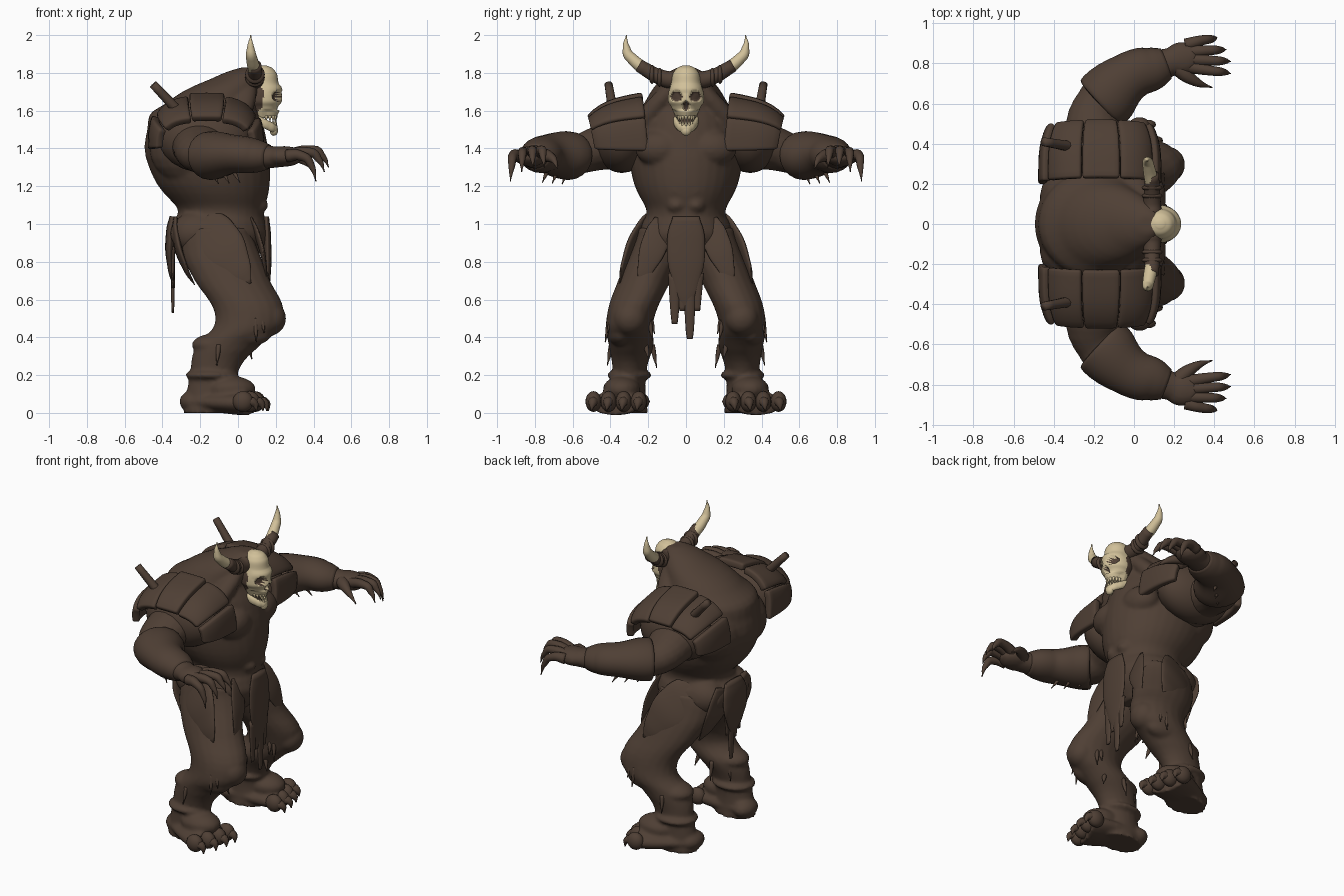
import bpy, bmesh, random
from math import sin, cos, pi, radians
from mathutils import Vector, Matrix

if "Cube" in bpy.data.objects:
    bpy.data.objects.remove(bpy.data.objects["Cube"])
random.seed(4)


def material(name, *color):
    mat = bpy.data.materials.new(name)
    mat.use_nodes = True
    mat.diffuse_color = (*color, 1)
    mat.node_tree.nodes["Principled BSDF"].inputs["Base Color"].default_value = (*color, 1)
    return mat


HIDE = material("dark_brown_hide", .078, .05, .035)
BONE = material("pale_bone", .64, .53, .32)


def vec(x, y, z):
    return Vector((x, y, z))


def center(x, z):
    return vec(x, 0, z)


FORWARD, SIDE, UP = vec(1, 0, 0), vec(0, 1, 0), vec(0, 0, 1)

# Landmarks of one side of the body
shoulder, elbow, forearm = vec(-.2, .42, 1.41), vec(-.17, .6, 1.36), vec(-.03, .73, 1.37)
wrist, knuckles = vec(.16, .8, 1.355), vec(.3, .84, 1.36)
hip, thigh, knee = vec(-.1, .15, .88), vec(-.03, .22, .7), vec(.06, .295, .5)
calf, ankle, sole = vec(-.05, .29, .36), vec(-.13, .3, .2), vec(-.15, .3, 0)
heel, forefoot = vec(-.24, .28, .06), vec(.06, .38, .05)


def spline(keys, steps):
    keys = [keys[0] * 2 - keys[1], *keys, keys[-1] * 2 - keys[-2]]
    result = []
    for before, start, end, after in zip(keys, keys[1:], keys[2:], keys[3:]):
        leave, arrive = (end - before) / 2, (after - start) / 2
        for step in range(steps):
            t = step / steps
            near = start + leave * t
            far = end - arrive * (1 - t)
            ease = t * t * (3 - 2 * t)
            result.append(near.lerp(far, ease))
    return result + [keys[-2]]


def skin(bm, rows, closed=False):
    for row, following in zip(rows, rows[1:]):
        count = len(row)
        for j in range(count if closed else count - 1):
            n = (j + 1) % count
            bm.faces.new((row[j], row[n], following[n], following[j]))


def tube(bm, points, radii, ref=None, squash=1, sides=20, steps=5):
    """Smooth tube along points; its rings stay horizontal if there is no ref."""
    path = spline([Vector((*p, r)) for p, r in zip(points, radii)], steps)
    rings = []
    for i, p in enumerate(path):
        across, other = FORWARD, SIDE
        if ref:
            along = (path[min(i + 1, len(path) - 1)] - path[max(i - 1, 0)]).xyz
            across = ref.cross(along).normalized()
            other = along.cross(across).normalized()
        ring = []
        for j in range(sides):
            turn = 2 * pi * j / sides
            ring.append(bm.verts.new(p.xyz + max(p.w, .003) * (across * cos(turn) + other * squash * sin(turn))))
        rings.append(ring)
    skin(bm, rings, closed=True)
    bm.faces.new(rings[0])
    bm.faces.new(rings[-1])


def ball(bm, middle, *radii):
    shape = Matrix.Translation(middle) @ Matrix.Diagonal((*radii, 1))
    bmesh.ops.create_uvsphere(bm, u_segments=20, v_segments=12, radius=1, matrix=shape)


def spike(bm, start, end, radius, bend=0):
    middle = (start + end) / 2 + (FORWARD + UP) * bend
    tube(bm, [start, middle, end], [radius, radius * .75, 0], ref=vec(.1, 1, .2), sides=8, steps=3)


def drape(bm, start, end, width, ref, sag):
    """Leaf-shaped hanging cloth that bulges along the sag vector."""
    points = [start.lerp(end, t) + sag * sin(pi * t) for t in (0, .3, .7, 1)]
    tube(bm, points, [width * .7, width, width * .7, width * .1], ref=ref, squash=.2)


def finish(bm, name, mat=HIDE, mirror=False, blend=0, thickness=0):
    bmesh.ops.recalc_face_normals(bm, faces=bm.faces)
    for face in bm.faces:
        face.smooth = True
    mesh = bpy.data.meshes.new(name)
    bm.to_mesh(mesh)
    bm.free()
    mesh.materials.append(mat)
    obj = bpy.data.objects.new(name, mesh)
    bpy.context.collection.objects.link(obj)
    if thickness:
        solid = obj.modifiers.new("thickness", 'SOLIDIFY')
        solid.thickness, solid.offset = thickness, 0
        bevel = obj.modifiers.new("soft_edge", 'BEVEL')
        bevel.width, bevel.segments = .012, 2
    if blend:
        remesh = obj.modifiers.new("blend", 'REMESH')
        remesh.mode, remesh.voxel_size, remesh.use_smooth_shade = 'VOXEL', blend, True
        obj.modifiers.new("relax", 'SMOOTH').iterations = 3
    if mirror:
        obj.modifiers.new("mirror", 'MIRROR').use_axis = (False, True, False)
    return mesh


# Torso: pelvis, barrel chest, hump, hood, chest muscles and neck folds
bm = bmesh.new()
spine = [center(-.08, .78), center(-.1, .9), center(-.11, 1), center(-.09, 1.08), center(-.14, 1.25), center(-.17, 1.5),
         center(-.14, 1.64), center(0, 1.77), center(.07, 1.83)]
tube(bm, spine, [.14, .25, .26, .23, .31, .31, .24, .14, .05], squash=.92, sides=32)
ball(bm, center(.07, 1.7), .1, .08, .13)
for side in (SIDE, -SIDE):
    ball(bm, center(.06, 1.4) + side * .13, .1, .14, .1)
    ball(bm, center(-.24, 1.4) + side * .14, .23, .17, .2)
    ball(bm, center(-.2, .95) + side * .12, .16, .12, .12)
    for row in range(3):
        ball(bm, center(.1, 1.1 + row * .08) + side * .05, .06, .055, .045)
    tube(bm, [center(.05, 1.74) + side * .07, center(0, 1.6) + side * .17, center(-.1, 1.43) + side * .3], [.05, .08, .1])
finish(bm, "torso", blend=.013)

# Arms with palms
bm = bmesh.new()
tube(bm, [shoulder - SIDE * .2, shoulder, elbow, forearm, wrist, knuckles], [.17, .15, .12, .11, .075, .06],
     ref=UP, squash=.82)
ball(bm, wrist.lerp(knuckles, .6), .1, .085, .055)
finish(bm, "arms", mirror=True, blend=.012)

# Flared bracers with torn edges
bm = bmesh.new()
tube(bm, [elbow, elbow.lerp(forearm, .2), forearm, forearm.lerp(wrist, .6), wrist], [.12, .155, .125, .11, .08],
     ref=UP, squash=.83)
for t in (.2, .6, 1):
    edge = elbow.lerp(forearm, t) - UP * .08
    spike(bm, edge, edge + vec(.04, .03, -.07), .012)
finish(bm, "bracers", mirror=True)

# Clawed fingers and thumb
bm = bmesh.new()
for i in range(4):
    spread = i - 1.5
    curl = max(spread, 0)
    root = knuckles + SIDE * spread * .035 - FORWARD * .04
    joint = knuckles + vec(.08 - .03 * curl, spread * .05, .03 - .02 * curl)
    tip = knuckles + vec(.18 - .045 * curl, spread * .06, -.06 - .05 * curl)
    tube(bm, [root, joint, joint.lerp(tip, .5) + (FORWARD + UP) * .015, tip], [.034, .026, .018, 0], ref=SIDE, sides=10)
tube(bm, [wrist + FORWARD * .04, wrist + vec(.13, -.08, 0), wrist + vec(.23, -.12, -.06)], [.045, .028, 0], ref=UP, sides=10)
finish(bm, "fingers", mirror=True)

# Legs with kneecaps, boot cuffs and feet
bm = bmesh.new()
tube(bm, [hip + UP * .1, hip, thigh, knee, calf, ankle, sole], [.16, .2, .2, .18, .17, .125, .14], squash=.7)
ball(bm, knee + FORWARD * .11, .085, .09, .09)
ball(bm, knee + vec(-.02, .05, -.08), .14, .07, .07)
ball(bm, calf - FORWARD * .07, .125, .1, .06)
ball(bm, ankle - FORWARD * .01, .14, .12, .035)
ball(bm, heel, .07, .09, .058)
ball(bm, ankle.lerp(forefoot, .5), .13, .1, .07)
tube(bm, [heel, heel.lerp(forefoot, .6), forefoot], [.08, .13, .14], ref=UP, squash=.45)
finish(bm, "legs", mirror=True, blend=.012)

# Toes and claws
bm = bmesh.new()
for i in range(4):
    toe = vec(.09 - .007 * i * i, .25 + .08 * i, .06)
    ball(bm, toe, .055, .042, .055)
    spike(bm, toe + FORWARD * .02, toe + vec(.07, .01, -.05), .03, bend=.015)
finish(bm, "toes", mirror=True)


# Segmented shoulder pads arching from chest to back
def pad_point(angle, v, grow):
    fall = v ** 4
    c, s = cos(angle), sin(angle)
    boxy = (abs(c) ** 3 + abs(s) ** 3) ** (-1 / 3)
    reach, height = (.27 + grow) * (1 - .15 * fall), (.25 + grow) * (1 - .2 * v - .25 * fall)
    return vec(boxy * c * reach - .17, .2 + .28 * v + .03 * s, 1.41 + boxy * s * height)


bm = bmesh.new()
for panel in range(5):
    angles = [radians(38 * panel - 5 + 6 * i) for i in range(7)]
    skin(bm, [[bm.verts.new(pad_point(a, j / 8, .015 * (panel % 2 == 0))) for j in range(9)] for a in angles])
finish(bm, "shoulder_pads", mirror=True, thickness=.045)

# Padding under the plates and wooden pegs
bm = bmesh.new()
ball(bm, vec(-.17, .34, 1.45), .25, .15, .18)
tube(bm, [vec(-.28, .38, 1.56), vec(-.45, .41, 1.74)], [.028, .022], ref=SIDE, sides=10)
finish(bm, "shoulder_padding", mirror=True)

# Hip drapes and torn rags
bm = bmesh.new()
drape(bm, hip + vec(-.1, .03, .14), knee + vec(0, .055, .18), .13, SIDE, SIDE * .03)
drape(bm, hip + vec(.17, -.03, .14), knee + vec(.09, -.05, .18), .07, FORWARD, FORWARD * .02)
drape(bm, hip + vec(-.23, -.06, .14), hip + vec(-.13, .04, -.2), .1, FORWARD, FORWARD * -.03)
for joint in (hip, knee, calf):
    for i in range(5):
        turn = random.uniform(0, 2 * pi)
        out = vec(cos(turn), sin(turn) * .8, 0)
        start = joint + out * .14
        spike(bm, start, start + out * .03 - UP * random.uniform(.07, .13), .014)
finish(bm, "hip_drapes", mirror=True)

# Loincloth and tail cloth with ragged strips
for name, x, top, tails in (("loincloth", .15, .1, (.47, .54, .39, .54)), ("tail_cloth", -.345, .12, (.7, .66, .53, .7))):
    bm = bmesh.new()
    low = min(tails) + .15
    drape(bm, center(x, 1.04), center(x, low), top, FORWARD, FORWARD * x * .05)
    for i, z in enumerate(tails):
        y = .04 * i - .06
        tube(bm, [vec(x, y, low + .2), vec(x, y, z + .1), vec(x, y, z)], [.035, .025, .015], ref=FORWARD, squash=.4, sides=10)
    finish(bm, name)

# Skull mask with pressed-in, dark eye and nose holes and a ragged dark rim
bm = bmesh.new()
tube(bm, [center(.13, z) for z in (1.84, 1.81, 1.75, 1.67, 1.62, 1.56)], [.02, .066, .084, .103, .085, .055],
     squash=.92, sides=72, steps=8)
holes = [(.05, 1.675, .03, .025), (-.05, 1.675, .03, .025), (0, 1.625, .017, .026)]


def in_hole(p):
    return p.x > .13 and any(((p.y - y) / wide) ** 2 + ((p.z - z) / tall) ** 2 < 1 for y, z, wide, tall in holes)


for face in bm.faces:
    spot = face.calc_center_median()
    rim = .06 + .8 * abs(spot.y) + .008 * sin(spot.z * 90)
    face.material_index = int(in_hole(spot) or spot.x < rim)
for vert in bm.verts:
    if in_hole(vert.co):
        vert.co.x -= .035
    elif abs(vert.co.z - 1.715) < .016 and vert.co.x > .15:
        vert.co.x += .007
    elif vert.co.z < 1.6 and vert.co.x > .13:
        vert.co.y *= .8
        vert.co.x += .015
finish(bm, "skull_mask", BONE).materials.append(HIDE)

# Jaw and teeth
bm = bmesh.new()
arc = [i * pi / 8 for i in range(-4, 5)]
tube(bm, [vec(.08 + .115 * cos(a), .055 * sin(a), 1.56 - .055 * cos(a)) for a in arc], [.015] * len(arc),
     ref=UP, squash=1.6, sides=12)
ball(bm, center(.19, 1.495), .022, .028, .028)
for a in arc:
    gum = vec(.15 + .05 * cos(a), .042 * sin(a), 1.575)
    spike(bm, gum, gum - UP * .03, .009)
    spike(bm, gum - UP * .055, gum - UP * .025, .008)
finish(bm, "jaw_and_teeth", BONE)

# Horns: dark banded sleeves and pale tips
bm = bmesh.new()
tube(bm, [vec(.09, y, z) for y, z in ((.05, 1.765), (.13, 1.775), (.25, 1.84))], [.05, .042, .034], ref=FORWARD)
for y in (.14, .18):
    ball(bm, vec(.09, y, 1.72 + y * .4), .052, .018, .05)
finish(bm, "horn_sleeves", mirror=True)
bm = bmesh.new()
tube(bm, [vec(.13 - y / 5, y, z) for y, z in ((.2, 1.81), (.28, 1.87), (.315, 1.93), (.315, 2))], [.034, .03, .02, 0], ref=FORWARD)
finish(bm, "horn_tips", BONE, mirror=True)
